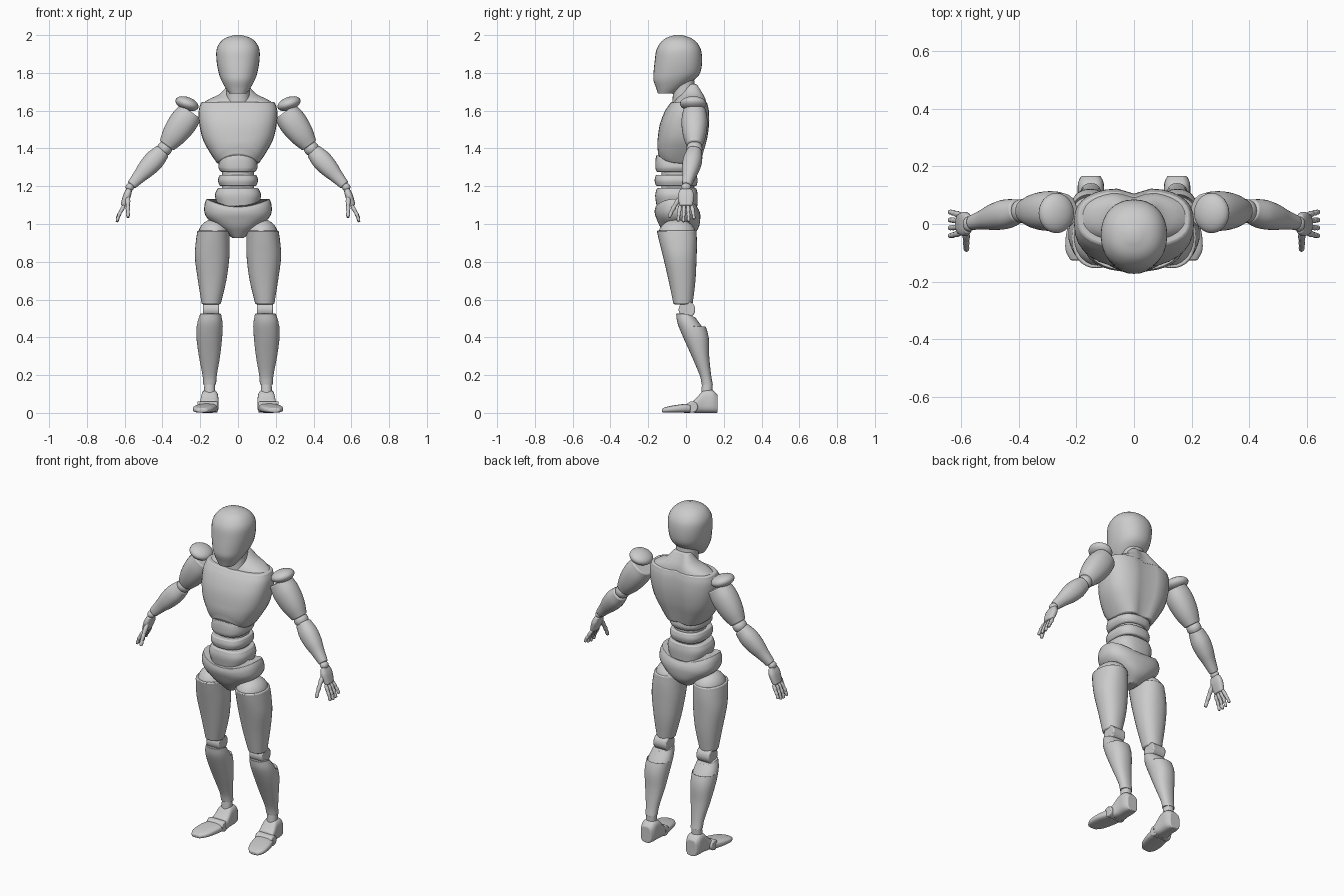
import bpy, bmesh, math
from mathutils import Vector, Matrix

if "Cube" in bpy.data.objects:
    bpy.data.objects.remove(bpy.data.objects["Cube"])

X, Y, Z = Vector((1, 0, 0)), Vector((0, 1, 0)), Vector((0, 0, 1))


def finish(name, bm, mirror, bevel):
    bmesh.ops.recalc_face_normals(bm, faces=bm.faces)
    me = bpy.data.meshes.new(name)
    bm.to_mesh(me)
    bm.free()
    ob = bpy.data.objects.new(name, me)
    bpy.context.collection.objects.link(ob)
    bpy.ops.object.select_all(action='DESELECT')
    ob.select_set(True)
    bpy.context.view_layer.objects.active = ob
    bpy.ops.object.shade_smooth_by_angle(angle=math.radians(35))
    if bevel:
        b = ob.modifiers.new("soft_edges", 'BEVEL')
        b.width, b.segments, b.angle_limit = bevel, 2, math.radians(40)
    if mirror:
        ob.modifiers.new("mirror", 'MIRROR')
    return ob


def spline(rings, steps):
    """Catmull-Rom interpolation through the key rings."""
    r = [Vector(k) for k in rings]
    r = [2 * r[0] - r[1]] + r + [2 * r[-1] - r[-2]]
    out = []
    for a, b, c, d in zip(r, r[1:], r[2:], r[3:]):
        for i in range(steps):
            t = i / steps
            out.append(0.5 * (2 * b + (c - a) * t + (2 * a - 5 * b + 4 * c - d) * t ** 2
                              + (3 * b - a - 3 * c + d) * t ** 3))
    return out + [r[-2]]


def loft(name, rings, U=X, V=Y, power=2.2, mirror=False, bevel=0.006, warp=None, sides=32, steps=4):
    """Skin superellipse rings (x, y, z, half size along U, half size along V)."""
    bm, prev = bmesh.new(), None
    keys = spline(rings, steps)
    for n, k in enumerate(keys):
        ring = []
        for i in range(sides):
            a = 2 * math.pi * i / sides
            c, s = math.cos(a), math.sin(a)
            p = Vector(k[:3]) + U * k[3] * math.copysign(abs(c) ** (2 / power), c) \
                + V * k[4] * math.copysign(abs(s) ** (2 / power), s)
            ring.append(bm.verts.new(warp(p) if warp else p))
        if prev:
            for i in range(sides):
                j = (i + 1) % sides
                bm.faces.new((prev[i], prev[j], ring[j], ring[i]))
        if n in (0, len(keys) - 1):
            bm.faces.new(ring)
        prev = ring
    return finish(name, bm, mirror, bevel)


def stack(name, levels, x=0, **kw):
    """Horizontal rings given as (z, half width, front y, back y[, x])."""
    return loft(name, [(l[4] if len(l) > 4 else x, (l[2] + l[3]) / 2, l[0], l[1], (l[3] - l[2]) / 2)
                       for l in levels], **kw)


def limb(name, p, q, radii, flat=1.0, **kw):
    """Mirrored tapered limb from p to q; flat scales the depth."""
    p, q = Vector(p), Vector(q)
    t = (q - p).normalized()
    U = Y.cross(t).normalized()
    n = len(radii) - 1
    return loft(name, [(*p.lerp(q, i / n), r, r * flat) for i, r in enumerate(radii)],
                U, t.cross(U), mirror=True, **kw)


def ball(name, loc, size, tilt=0, mirror=True):
    bm = bmesh.new()
    m = Matrix.Translation(loc) @ Matrix.Rotation(tilt, 4, 'Y') @ Matrix.Diagonal((*size, 1))
    bmesh.ops.create_uvsphere(bm, u_segments=24, v_segments=14, radius=1, matrix=m)
    return finish(name, bm, mirror, 0)


# Head and neck
stack("head", [(1.69, .045, -.148, -.06), (1.72, .066, -.158, -.015), (1.76, .088, -.172, .04),
               (1.80, .102, -.172, .075), (1.86, .113, -.166, .085), (1.92, .114, -.157, .08),
               (1.96, .096, -.135, .058), (1.985, .066, -.105, .025), (2.0, .02, -.06, -.02)])
stack("neck", [(1.60, .068, -.075, .05), (1.68, .062, -.07, .05), (1.80, .06, -.075, .04)])


# Chest with an arched lower front edge and a groove along the spine
def chest_shape(p):
    if p.y < 0 and p.z < 1.45:
        p.z += .05 * max(0, 1 - (p.x / .11) ** 2) * min(1, (1.45 - p.z) / .1)
    if p.y > 0:
        p.y -= .022 * math.exp(-(p.x / .04) ** 2)
    return p


stack("chest", [(1.32, .11, -.148, .085), (1.38, .15, -.152, .10), (1.45, .187, -.15, .117),
                (1.53, .205, -.138, .127), (1.60, .208, -.11, .125), (1.645, .195, -.08, .115)],
      power=2.6, warp=chest_shape)
stack("trapezius", [(1.63, .20, -.07, .115), (1.66, .155, -.055, .11), (1.69, .095, -.03, .10),
                    (1.74, .05, .0, .075)], power=2.3, warp=chest_shape)

# Waist segments around a slim core
stack("waist_core", [(1.08, .085, -.13, .04), (1.36, .085, -.13, .05)])


def arch(p):
    p.z += .035 * (1 - (p.x / .1) ** 2) * (p.z > 1.3) * (p.y < 0)
    return p


stack("upper_waist", [(1.275, .092, -.155, .055), (1.30, .104, -.162, .065), (1.335, .10, -.155, .06)],
      power=2.7, warp=arch)
stack("middle_waist", [(1.2, .096, -.158, .055), (1.23, .106, -.166, .062), (1.26, .098, -.16, .055)], power=2.7)
stack("lower_waist", [(1.09, .105, -.155, .06), (1.15, .122, -.163, .062), (1.19, .108, -.155, .055)], power=2.7)


# Pelvis with raised hip corners
def hip_rise(p):
    if p.z > 1.03:
        p.z += ((p.x / .17) ** 2 * .045 - .015) * min(1, (p.z - 1.03) / .07)
    return p


stack("pelvis", [(.925, .03, -.09, .01), (.955, .065, -.115, .05), (.99, .115, -.14, .07), (1.04, .172, -.16, .076),
                 (1.075, .178, -.166, .072), (1.105, .166, -.162, .06)], power=2.5, warp=hip_rise)

# Legs
ball("hip_cap", (.127, -.047, .945), (.084, .10, .08))
stack("thigh", [(.965, .085, -.155, .055, .13), (.90, .09, -.14, .058, .134), (.82, .091, -.12, .056, .137),
                (.70, .075, -.092, .05, .137), (.575, .05, -.066, .035, .142)], mirror=True)
loft("knee", [(.10, .005, .547, .044, .044), (.185, .005, .547, .044, .044)], Y, Z, mirror=True, power=2)


def shin_slope(p):
    if p.z > .46:
        p.z -= max(0, p.y) * .4
    return p


stack("shin", [(.525, .055, -.052, .05, .145), (.475, .068, -.045, .095, .149), (.40, .068, -.015, .12, .152),
               (.30, .056, .03, .123, .151), (.20, .038, .072, .133, .15), (.15, .034, .083, .142, .15)],
      mirror=True, warp=shin_slope)
stack("ankle", [(.10, .03, .08, .14), (.16, .028, .085, .14)], x=.15, mirror=True)

# Feet
loft("heel", [(.15, .167, .048, .034, .048), (.15, .14, .06, .045, .06), (.15, .095, .06, .046, .06),
              (.152, .06, .042, .05, .042), (.156, .04, .033, .052, .032)], X, Z, power=3.2, mirror=True)
loft("toe_joint", [(.108, .033, .031, .03, .03), (.215, .033, .031, .03, .03)], Y, Z, power=2, mirror=True)
loft("toes", [(.163, .025, .025, .056, .025), (.175, -.03, .023, .06, .022), (.186, -.09, .018, .052, .017),
              (.192, -.127, .013, .028, .011)], X, Z, power=3, mirror=True)

# Arms
ball("shoulder_pad", (.27, .038, 1.637), (.064, .07, .035), math.radians(-20)
     ).rotation_euler = (0, 0, 0)
limb("upper_arm", (.25, .045, 1.595), (.378, .045, 1.415), (.066, .074, .072, .062, .044), .93)
ball("elbow", (.388, .045, 1.40), (.04, .042, .04))
limb("forearm", (.40, .046, 1.385), (.565, .004, 1.205), (.042, .053, .049, .036, .026), .95)
ball("wrist", (.573, .0, 1.195), (.022, .026, .022))

# Hands
limb("palm", (.575, 0, 1.185), (.607, 0, 1.095), (.015, .02, .019, .016), 2.1, power=2.6)


def digit(name, points, r):
    for i, (p, q) in enumerate(zip(points, points[1:])):
        s = r * (1 - .1 * i)
        limb(f"{name}_segment_{i + 1}", p, q, (s * .8, s, s * .75), bevel=.002, sides=12, steps=2)
        ball(f"{name}_joint_{i + 1}", p, (s * .9,) * 3)


for i, drop in enumerate((.004, 0, .003, .016)):
    y = -.032 + i * .0215
    digit(f"finger_{i + 1}", [(.607, y, 1.09), (.623, y * 1.15, 1.062), (.634, y * 1.25, 1.037 + drop / 2),
                              (.641, y * 1.3, 1.01 + drop)], .011)
digit("thumb", [(.583, -.03, 1.14), (.583, -.058, 1.10), (.583, -.076, 1.066), (.582, -.09, 1.035)], .013)
